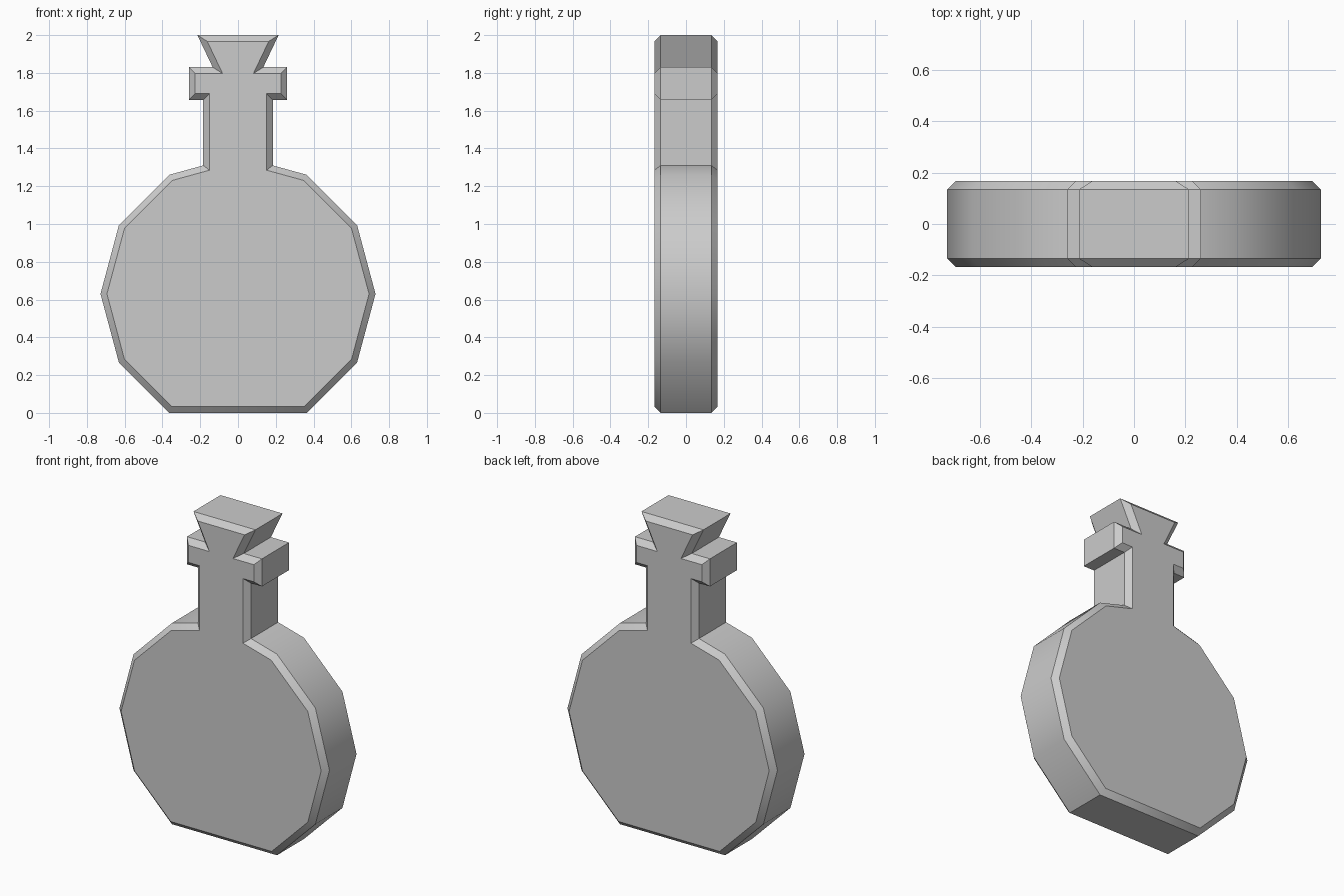
import bpy, bmesh
from math import sin, cos, radians
from mathutils import Vector

if "Cube" in bpy.data.objects:
    bpy.data.objects.remove(bpy.data.objects["Cube"])

RADIUS, CENTRE_Z = 0.728, 0.63
HALF_DEPTH, CHAMFER = 0.167, 0.033

# Right half of the silhouette: twelve-sided belly, neck, collar, flared stopper
half = [(RADIUS * cos(radians(a)), CENTRE_Z + RADIUS * sin(radians(a)))
        for a in range(-60, 61, 30)]
half += [(0.184, 1.31), (0.184, 1.657),
         (0.26, 1.657), (0.26, 1.83),
         (0.134, 1.83), (0.215, 2.0)]
half[0] = (half[0][0], 0.0)
outline = half + [(-x, z) for x, z in reversed(half)]

# Extrude the silhouette through the depth
bm = bmesh.new()
y = HALF_DEPTH - CHAMFER
front = bm.faces.new([bm.verts.new((x, -y, z)) for x, z in outline])
ext = bmesh.ops.extrude_face_region(bm, geom=[front], use_keep_orig=True)
bmesh.ops.translate(bm, vec=Vector((0, 2 * y, 0)),
                    verts=[v for v in ext["geom"] if isinstance(v, bmesh.types.BMVert)])
bmesh.ops.recalc_face_normals(bm, faces=bm.faces[:])

# Chamfered rim on the front and back faces
caps = [f for f in bm.faces if len(f.verts) > 4]
bmesh.ops.inset_individual(bm, faces=caps, thickness=CHAMFER, depth=CHAMFER,
                           use_even_offset=True)
bmesh.ops.recalc_face_normals(bm, faces=bm.faces[:])

mesh = bpy.data.meshes.new("flask")
bm.to_mesh(mesh)
bm.free()
flask = bpy.data.objects.new("flask", mesh)
bpy.context.collection.objects.link(flask)

# Smooth belly rim, crisp chamfers and neck
bpy.context.view_layer.objects.active = flask
flask.select_set(True)
bpy.ops.object.shade_smooth_by_angle(angle=radians(32))
